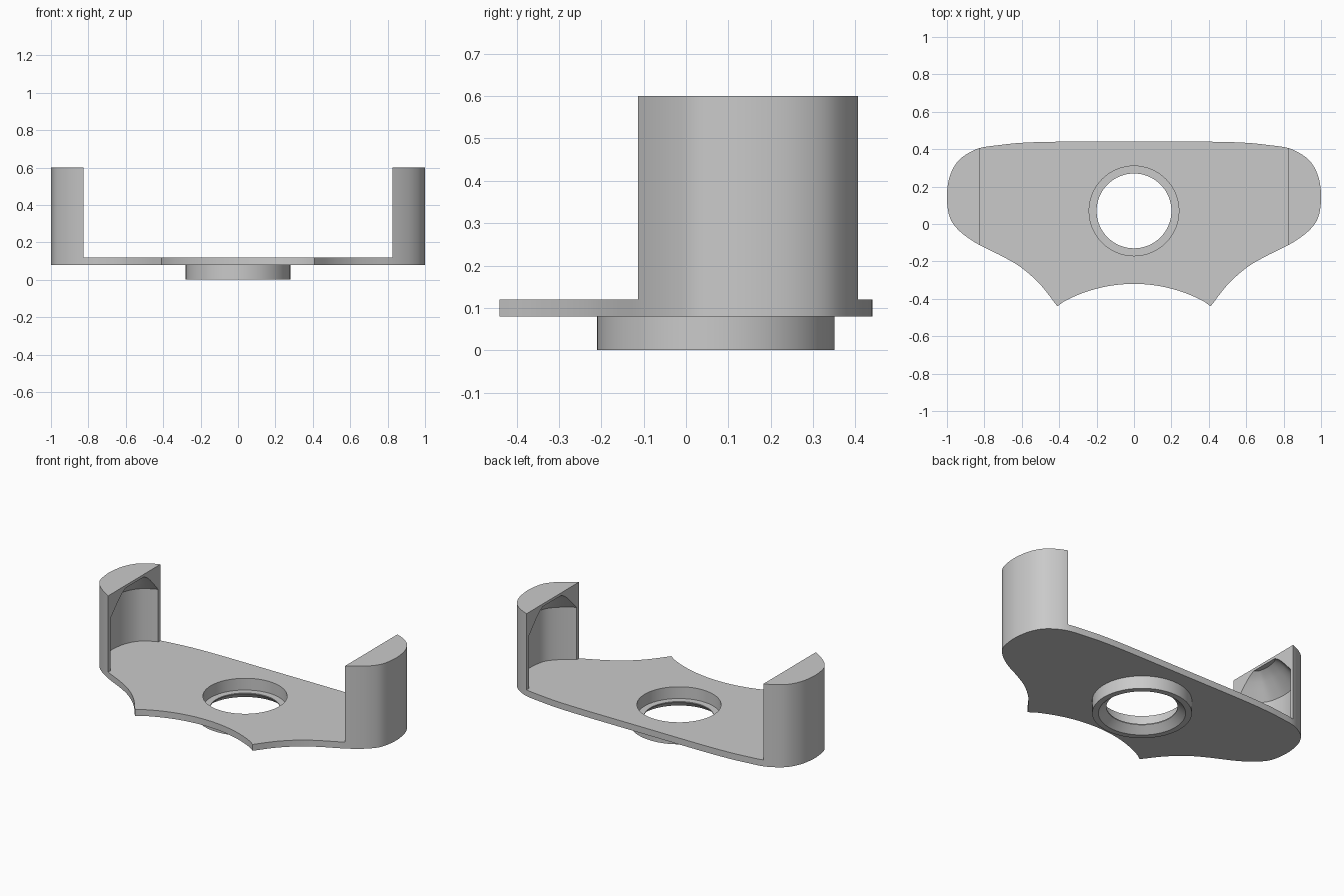
import bpy, bmesh, math
from mathutils import Vector

cube = bpy.data.objects.get("Cube")
if cube:
    bpy.data.objects.remove(cube)

GREY = (0.59, 0.59, 0.59, 1)
grey = bpy.data.materials.new("plain grey")
grey.use_nodes = True
grey.diffuse_color = GREY
grey.node_tree.nodes["Principled BSDF"].inputs["Base Color"].default_value = GREY

HOLE_Y, CHORD_X = 0.07, 0.825
PLATE_LOW, PLATE_TOP, WALL_TOP = 0.08, 0.12, 0.6


def make_object(name, bm):
    bmesh.ops.recalc_face_normals(bm, faces=bm.faces)
    mesh = bpy.data.meshes.new(name)
    bm.to_mesh(mesh)
    bm.free()
    mesh.materials.append(grey)
    ob = bpy.data.objects.new(name, mesh)
    bpy.context.collection.objects.link(ob)
    return ob


def add_ring(bm, points):
    return [bm.verts.new(p) for p in points]


def bridge(bm, a, b, closed=True):
    """Join two equal rows of vertices with quads."""
    n = len(a)
    for i in range(n if closed else n - 1):
        j = (i + 1) % n
        bm.faces.new((a[i], a[j], b[j], b[i]))


def prism(name, low, high):
    bm = bmesh.new()
    a, b = add_ring(bm, low), add_ring(bm, high)
    bridge(bm, a, b)
    bm.faces.new(a)
    bm.faces.new(b)
    return make_object(name, bm)


def activate(ob):
    bpy.ops.object.select_all(action='DESELECT')
    ob.select_set(True)
    bpy.context.view_layer.objects.active = ob


def finish(ob):
    activate(ob)
    bpy.ops.object.shade_smooth_by_angle(angle=math.radians(30))


def spline(points, steps=5):
    """Smooth curve passing through every point."""
    p = [Vector(q) for q in points]
    p = [2 * p[0] - p[1]] + p + [2 * p[-1] - p[-2]]
    out = []
    for a, b, c, d in zip(p, p[1:], p[2:], p[3:]):
        for k in range(steps):
            t = k / steps
            out.append(0.5 * (2 * b + (c - a) * t + (2 * a - 5 * b + 4 * c - d) * t ** 2
                              + (3 * b - a - 3 * c + d) * t ** 3))
    return out + [p[-2]]


def at_height(points, z):
    return [(p[0], p[1], z) for p in points]


def circle(r, z, n=64):
    return [(r * math.cos(math.tau * i / n), HOLE_Y + r * math.sin(math.tau * i / n), z)
            for i in range(n)]


# Half outline: back edge, rounded end, flank down to the front horn
side = spline([(0, .44), (.4, .44), (.6, .434), (.72, .422), (CHORD_X, .406), (.9, .37),
               (.95, .325), (.985, .255), (1, .17), (.998, .1), (.983, .03), (.95, -.02),
               (.9, -.065), (CHORD_X, -.113), (.7, -.175), (.6, -.235), (.5, -.325),
               (.41, -.44)])

# Concave front edge between the horns
front = []
for i in range(1, 13):
    x = 0.41 * (1 - i / 12)
    front.append(Vector((x, -1.11 + math.sqrt(0.79 ** 2 - x * x))))
half = side + front
outline = half + [Vector((-p.x, p.y)) for p in reversed(half[1:-1])]

# Base plate with round hole
plate = prism("base_plate", at_height(outline, PLATE_LOW), at_height(outline, PLATE_TOP))
cutter = prism("hole_cutter", circle(.24, 0), circle(.24, .3))
mod = plate.modifiers.new("hole", 'BOOLEAN')
mod.operation, mod.object, mod.solver = 'DIFFERENCE', cutter, 'EXACT'
activate(plate)
bpy.ops.object.modifier_apply(modifier=mod.name)
bpy.data.objects.remove(cutter)
finish(plate)

# Collar below the plate with an inner lip and a flared mouth
profile = [(.28, PLATE_LOW), (.28, 0), (.245, 0), (.2, .04), (.2, .046), (.24, .046),
           (.24, PLATE_LOW)]
bm = bmesh.new()
rings = [add_ring(bm, circle(r, z)) for r, z in profile]
for a, b in zip(rings, rings[1:] + rings[:1]):
    bridge(bm, a, b)
finish(make_object("lower_collar", bm))


def inset_arc(d, count=40):
    """End curve moved inward by d, trimmed at the chord and evenly resampled."""
    pts = []
    for i in range(1, len(side) - 1):
        t = (side[i + 1] - side[i - 1]).normalized()
        q = side[i] + d * Vector((t.y, -t.x))
        if side[i].x > 0.6 and min((q - s).length for s in side) > d - 0.003:
            pts.append(q)
    path = []
    for a, b in zip(pts, pts[1:]):
        if a.x >= CHORD_X:
            path.append(a)
        if (a.x - CHORD_X) * (b.x - CHORD_X) < 0:
            path.append(a.lerp(b, (CHORD_X - a.x) / (b.x - a.x)))
    lengths = [0]
    for a, b in zip(path, path[1:]):
        lengths.append(lengths[-1] + (b - a).length)
    out, k = [], 0
    for i in range(count):
        want = lengths[-1] * i / (count - 1)
        while k < len(path) - 2 and lengths[k + 1] < want:
            k += 1
        span = max(lengths[k + 1] - lengths[k], 1e-9)
        out.append(path[k].lerp(path[k + 1], (want - lengths[k]) / span))
    return out


# Hollow end walls: outer skin, inner skin and a roof that slopes up to the chord
segment = [p for p in side if p.x >= CHORD_X - 0.0001]
levels = [(.02, PLATE_TOP), (.02, .45), (.045, .48), (.07, .51), (.095, .54),
          (.12, .565), (.145, .583)]
bm = bmesh.new()
low, high = (add_ring(bm, at_height(segment, z)) for z in (PLATE_TOP, WALL_TOP))
inner = [add_ring(bm, at_height(inset_arc(d), z)) for d, z in levels]
bridge(bm, low, high, closed=False)
for a, b in zip(inner, inner[1:]):
    bridge(bm, a, b, closed=False)
bm.faces.new(high)
bm.faces.new(inner[-1])
bm.faces.new(low + inner[0][::-1])
bm.faces.new([low[0], high[0], high[-1], low[-1]]
             + [row[-1] for row in inner] + [row[0] for row in reversed(inner)])
walls = make_object("end_walls", bm)
mirror = walls.modifiers.new("mirror", 'MIRROR')
mirror.use_mirror_merge = False
activate(walls)
bpy.ops.object.modifier_apply(modifier=mirror.name)
finish(walls)
